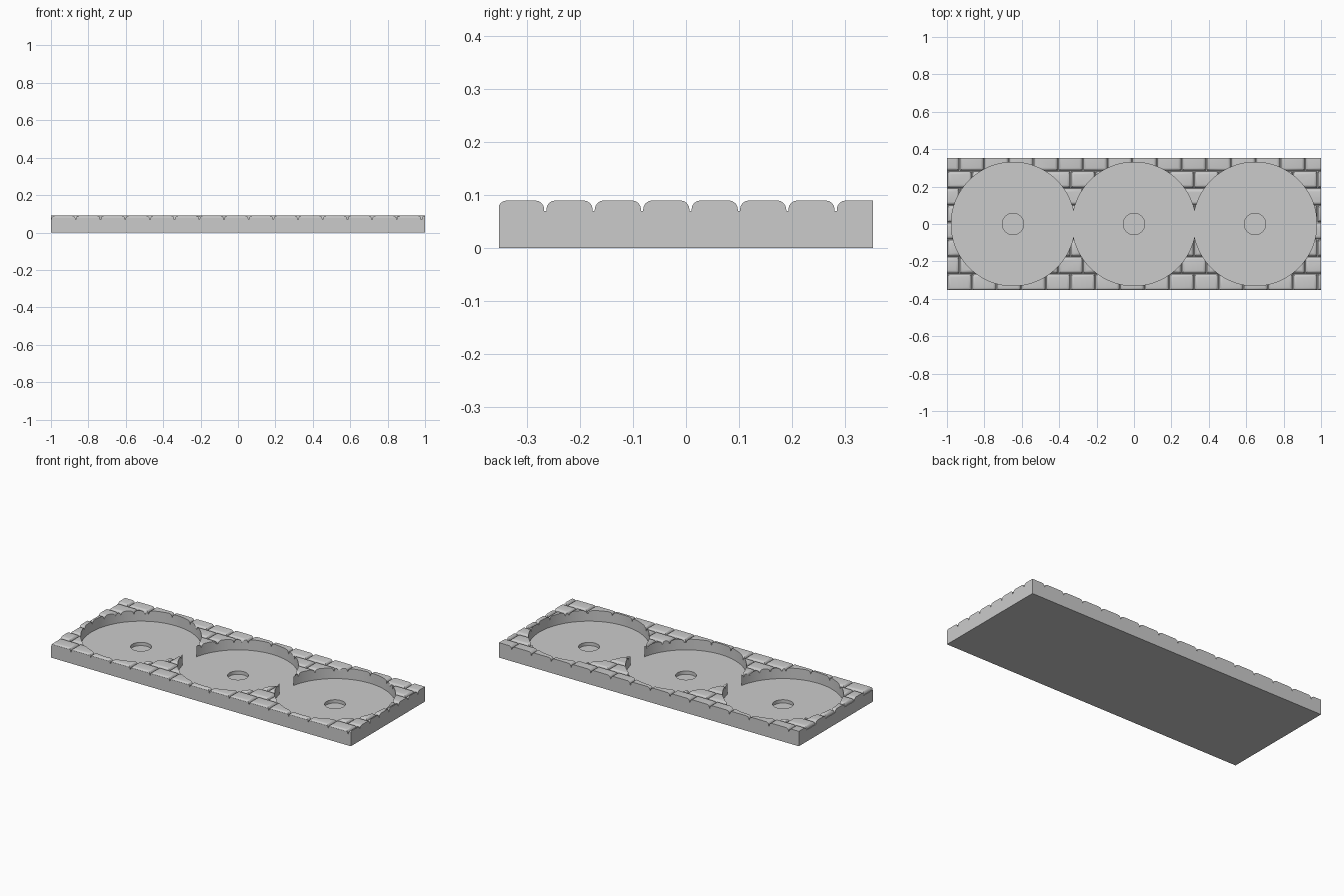
import bpy
import bmesh
from math import radians
from mathutils import Matrix

HALF_X, HALF_Y = 1.0, 0.353
JOINT_Z, TOP_Z = 0.07, 0.09            # mortar level and brick tops
FLOOR_Z, HOLE_Z = 0.025, 0.005         # pocket floor and small hole floor
PITCH = 0.647
BRICK_X, BRICK_Y, GAP, ROUND = 0.132, 0.0915, 0.004, 0.017

default = bpy.data.objects.get("Cube")
if default:
    bpy.data.objects.remove(default, do_unlink=True)

stone = bpy.data.materials.new("grey stone")
stone.use_nodes = True
stone.diffuse_color = (0.6, 0.6, 0.6, 1)
stone.node_tree.nodes["Principled BSDF"].inputs["Base Color"].default_value = stone.diffuse_color


def add_box(bm, x0, x1, y0, y1, z0, z1):
    place = Matrix.Translation(((x0 + x1) / 2, (y0 + y1) / 2, (z0 + z1) / 2))
    size = Matrix.Diagonal((x1 - x0, y1 - y0, z1 - z0, 1))
    bmesh.ops.create_cube(bm, size=1, matrix=place @ size)


def make_object(name, bm):
    mesh = bpy.data.meshes.new(name)
    bm.to_mesh(mesh)
    bm.free()
    mesh.materials.append(stone)
    obj = bpy.data.objects.new(name, mesh)
    bpy.context.collection.objects.link(obj)
    return obj


def cylinder(name, x, radius, z0, z1, sides):
    bm = bmesh.new()
    bmesh.ops.create_cone(bm, cap_ends=True, segments=sides, radius1=radius, radius2=radius,
                          depth=z1 - z0, matrix=Matrix.Translation((x, 0, (z0 + z1) / 2)))
    obj = make_object(name, bm)
    obj.hide_render = True
    return obj


def activate(obj):
    bpy.ops.object.select_all(action="DESELECT")
    obj.select_set(True)
    bpy.context.view_layer.objects.active = obj


def cut(obj, cutter, operation="DIFFERENCE"):
    activate(obj)
    mod = obj.modifiers.new("cut", "BOOLEAN")
    mod.operation = operation
    mod.solver = "EXACT"
    mod.object = cutter
    bpy.ops.object.modifier_apply(modifier=mod.name)


# Base slab up to the mortar level
bm = bmesh.new()
add_box(bm, -HALF_X, HALF_X, -HALF_Y, HALF_Y, 0, JOINT_Z)
slab = make_object("base_slab", bm)

# Running-bond bricks, every other row shifted by half a brick
bm = bmesh.new()
for row in range(8):
    y = -0.3575 + row * BRICK_Y
    shift = BRICK_X / 2 if row % 2 else 0
    for col in range(17):
        x = -0.999 - BRICK_X + col * BRICK_X + shift
        add_box(bm, x + GAP / 2, x + BRICK_X - GAP / 2,
                y + GAP / 2, y + BRICK_Y - GAP / 2, JOINT_Z, TOP_Z)
top_edges = [e for e in bm.edges if all(v.co.z > TOP_Z - 0.001 for v in e.verts)]
bmesh.ops.bevel(bm, geom=top_edges, offset=ROUND, segments=4, profile=0.5, affect="EDGES")
bricks = make_object("brick_paving", bm)

# Trim the paving to the slab outline
bm = bmesh.new()
add_box(bm, -HALF_X, HALF_X, -HALF_Y, HALF_Y, -0.1, 0.2)
outline = make_object("outline_cutter", bm)
outline.hide_render = True
cut(bricks, outline, "INTERSECT")
helpers = [outline]

# Three round pockets, each with a small blind hole
for x in (-PITCH, 0, PITCH):
    pocket = cylinder("pocket_cutter", x, 0.33, FLOOR_Z, 0.2, 128)
    hole = cylinder("hole_cutter", x, 0.057, HOLE_Z, 0.15, 48)
    cut(slab, pocket)
    cut(slab, hole)
    cut(bricks, pocket)
    helpers += [pocket, hole]

for helper in helpers:
    bpy.data.objects.remove(helper, do_unlink=True)

for obj in (slab, bricks):
    activate(obj)
    bpy.ops.object.shade_smooth_by_angle(angle=radians(30))
